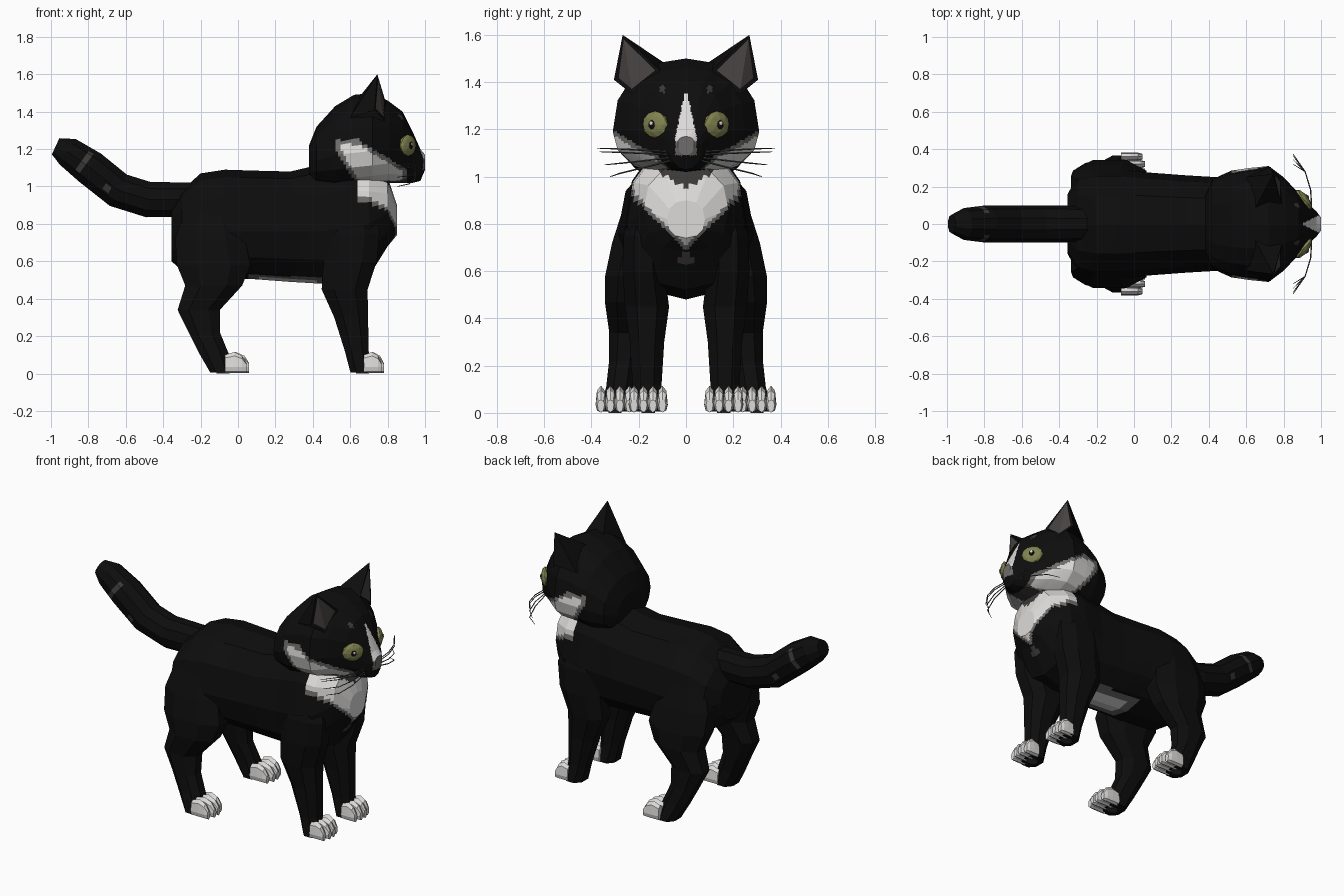
import bpy, bmesh, math
from mathutils import Vector
from mathutils.bvhtree import BVHTree

if "Cube" in bpy.data.objects:
    bpy.data.objects.remove(bpy.data.objects["Cube"])

# Colours
COLS = {"black_fur": (.004, .004, .004), "white_fur": (.72, .71, .70), "grey_fur": (.16, .155, .15),
        "dark_grey_fur": (.045, .04, .04), "ear_inside": (.065, .055, .055), "eye_green": (.22, .23, .08),
        "whisker_grey": (.10, .10, .10)}
MATS = {}
for n, c in COLS.items():
    MATS[n] = bpy.data.materials.new(n)
    MATS[n].diffuse_color = (*c, 1)
ORDER = list(COLS)


def finish(name, bm, rule):
    """rule is a colour name or a function of (face centre, normal)."""
    bmesh.ops.recalc_face_normals(bm, faces=bm.faces[:])
    bm.normal_update()
    me = bpy.data.meshes.new(name)
    ob = bpy.data.objects.new(name, me)
    bpy.context.collection.objects.link(ob)
    if isinstance(rule, str):
        me.materials.append(MATS[rule])
    else:
        for n in ORDER:
            me.materials.append(MATS[n])
        for f in bm.faces:
            f.material_index = ORDER.index(rule(f.calc_center_median(), f.normal))
    bm.to_mesh(me)
    bm.free()
    return ob


def loft(name, rings, rule, cuts=0):
    bm = bmesh.new()
    vs = [[bm.verts.new(p) for p in r] for r in rings]
    n = len(vs[0])
    for a, b in zip(vs, vs[1:]):
        for i in range(n):
            bm.faces.new((a[i], a[(i + 1) % n], b[(i + 1) % n], b[i]))
    bm.faces.new(vs[0])
    bm.faces.new(vs[-1])
    if cuts:  # flat subdivision, only to carry the colour borders
        bmesh.ops.subdivide_edges(bm, edges=bm.edges[:], cuts=cuts, use_grid_fill=True)
    return finish(name, bm, rule)


def sp(v, p=.88):
    return math.copysign(abs(v) ** p, v)


def ring_x(x, top, wide, bot, w, n, cy=0):
    """Upright cross-section with its widest height between top and bottom."""
    out = []
    for i in range(n):
        a = 2 * math.pi * i / n
        s = sp(math.sin(a))
        out.append((x, cy + w * sp(math.cos(a)), wide + s * (top - wide if s > 0 else wide - bot)))
    return out


def ring_z(z, cx, cy, rx, ry, n=8):
    return [(cx + rx * sp(math.cos(a)) / .95, cy + ry * sp(math.sin(a)), z)
            for a in (2 * math.pi * (i + .5) / n for i in range(n))]


def tube(name, pts, radii, sides, rule, cuts=0):
    pts = [Vector(p) for p in pts]
    rings = []
    for i, p in enumerate(pts):
        d = pts[min(i + 1, len(pts) - 1)] - pts[max(i - 1, 0)]
        q = d.to_track_quat('Z', 'Y')
        rings.append([p + q @ Vector((radii[i] * math.cos(2 * math.pi * k / sides),
                                      radii[i] * math.sin(2 * math.pi * k / sides), 0)) for k in range(sides)])
    return loft(name, rings, rule, cuts)


def blob(name, loc, normal, scale, mat):
    bm = bmesh.new()
    bmesh.ops.create_icosphere(bm, subdivisions=2, radius=1)
    q = normal.to_track_quat('X', 'Z')
    for v in bm.verts:
        v.co = loc + q @ Vector([a * b for a, b in zip(v.co, scale)])
    return finish(name, bm, mat)


# Body with white bib and belly patch
def body_rule(c, n):
    ay = abs(c.y)
    if c.x > .63:
        t = min(c.z - .71 - ay, c.x - .64)
        if c.z > .95 + .6 * ay and c.x > .76:
            return "dark_grey_fur"
        if t > 0:
            return "white_fur"
        if t > -.025:
            return "grey_fur"
        if math.hypot(c.y, c.z - .65) < .03:
            return "dark_grey_fur"
    t = min(c.x - .05, .46 - c.x, .13 - ay) if c.z < .55 and n.z < -.3 else -1
    return "white_fur" if t > .05 else "grey_fur" if t > 0 else "black_fur"


BODY = [(-.355, .88, .75, .60, .16), (-.30, .98, .75, .55, .26), (-.20, 1.07, .75, .52, .29),
        (-.07, 1.09, .76, .51, .29), (.08, 1.085, .76, .505, .275), (.28, 1.08, .76, .49, .26),
        (.45, 1.12, .76, .48, .25), (.58, 1.15, .78, .48, .26), (.70, 1.12, .80, .52, .25),
        (.80, 1.05, .86, .68, .18), (.85, .90, .82, .74, .08)]
loft("body", [ring_x(*r, 12) for r in BODY], body_rule, 5)


# Head with white cheeks and nose stripe
def head_rule(c, n):
    ay = abs(c.y)
    if c.x > .84 and 1.15 < c.z < 1.36 and ay < .22 * (1.36 - c.z) + .003:
        return "white_fur"
    if c.x > .95 and 1.09 < c.z <= 1.15 and ay < .045:
        return "grey_fur"
    if c.x > .78 and math.hypot(ay - .1, c.z - 1.37) < .014:
        return "dark_grey_fur"
    t = min(1.25 - c.z - .6 * max(0, c.x - .64), c.x - .52 - .6 * max(0, 1.2 - c.z), .9 - c.x)
    if t > 0 and ay < .08:
        return "dark_grey_fur"
    return "white_fur" if t > .025 else "grey_fur" if t > 0 else "black_fur"


HEAD = [(.38, 1.22, 1.12, 1.02, .15), (.42, 1.32, 1.14, 1.0, .24), (.52, 1.43, 1.17, .98, .285),
        (.62, 1.49, 1.18, 1.0, .30), (.72, 1.50, 1.19, 1.01, .31), (.80, 1.46, 1.2, 1.02, .25),
        (.88, 1.40, 1.19, 1.02, .165), (.935, 1.29, 1.17, 1.02, .105), (.975, 1.20, 1.14, 1.03, .068),
        (1.0, 1.17, 1.14, 1.09, .035)]
head = loft("head", [ring_x(*r, 16) for r in HEAD], head_rule, 6)
tree = BVHTree.FromPolygons([v.co for v in head.data.vertices], [p.vertices for p in head.data.polygons])


# Tail with small grey marks
def tail_rule(c, n):
    mark = abs(c.y) > .04 and (abs(c.x + .83 + .5 * (1.12 - c.z)) < .02 and 1.08 < c.z < 1.18
                               or math.hypot(c.x + .7, c.z - .99) < .02)
    return "dark_grey_fur" if mark else "black_fur"


tube("tail", [(-.22, 0, .93), (-.48, 0, .93), (-.64, 0, .98), (-.79, 0, 1.10), (-.91, 0, 1.185), (-.975, 0, 1.215)],
     [.095, .1, .1, .1, .085, .05], 10, tail_rule, 4)

# Legs: height, centre x, centre y, radius x, radius y
REAR = [(.90, -.15, .19, .13, .07), (.72, -.15, .21, .19, .11), (.58, -.13, .235, .20, .115), (.47, -.13, .25, .155, .10),
        (.34, -.21, .255, .115, .075), (.22, -.18, .265, .085, .065), (.11, -.13, .28, .08, .062), (.006, -.09, .295, .06, .075)]
FRONT = [(.90, .60, .16, .12, .07), (.75, .61, .18, .15, .09), (.60, .60, .18, .145, .095), (.45, .57, .165, .125, .1),
         (.30, .605, .165, .092, .078), (.12, .635, .165, .065, .066), (.006, .66, .165, .06, .075)]

for s, side in ((1, "left"), (-1, "right")):
    for kind, rows, tx, ty, length in (("rear", REAR, -.07, .30, .13), ("front", FRONT, .675, .16, .105)):
        loft(f"{kind}_leg_{side}", [ring_z(z, cx, cy * s, rx, ry) for z, cx, cy, rx, ry in rows], "black_fur")
        # Four toes per paw
        for k in range(4):
            y = (ty + (k - 1.5) * .04) * s
            reach = length * (1 if k in (1, 2) else .88)
            loft(f"{kind}_toe_{side}_{k + 1}",
                 [ring_x(tx + f * reach, h, .035, .002, w, 8, y)
                  for f, h, w in ((0, .10, .022), (.45, .115, .023), (.8, .095, .022), (1, .055, .015))], "white_fur")
        # Paw pad
        loft(f"{kind}_paw_pad_{side}", [ring_z(z, tx - .01, ty * s, .035, .03) for z in (0, .007)], "dark_grey_fur")

    # Ear with inset lining
    bm = bmesh.new()
    v = [bm.verts.new((x, y * s, z)) for x, y, z in ((.745, .268, 1.6), (.79, .11, 1.45), (.785, .23, 1.35),
                                                     (.73, .305, 1.41), (.60, .25, 1.37), (.65, .09, 1.48))]
    faces = [bm.faces.new([v[i] for i in f]) for f in
             ((0, 1, 2), (0, 2, 3), (0, 3, 4), (0, 4, 5), (0, 5, 1), (1, 5, 4, 3, 2))]
    bmesh.ops.recalc_face_normals(bm, faces=bm.faces[:])
    bmesh.ops.inset_region(bm, faces=faces[:2], thickness=.022, depth=-.006)
    lining = {f.calc_center_median().to_tuple(4) for f in faces[:2]}
    finish(f"ear_{side}", bm, lambda c, n: "ear_inside" if c.to_tuple(4) in lining else "black_fur")

    # Eye, pupil and glint set on the face surface
    hit, nrm, _, _ = tree.ray_cast(Vector((2, .13 * s, 1.22)), Vector((-1, 0, 0)))
    nrm = Vector((abs(nrm.x) + .1, abs(nrm.y) * s, 0)).normalized()
    blob(f"eye_{side}", hit, nrm, (.026, .066, .058), "eye_green")
    look = (nrm + Vector((.3, 0, 0))).normalized()
    blob(f"pupil_{side}", hit + nrm * .022, look, (.008, .018, .02), "black_fur")
    blob(f"eye_glint_{side}", hit + nrm * .029 + Vector((0, 0, .006)), look, (.004, .009, .009), "white_fur")

    # Whiskers
    for k, (y, z) in enumerate(((.375, 1.12), (.365, 1.105), (.345, 1.05), (.32, 1.0))):
        z0 = 1.105 - .012 * k
        tube(f"whisker_{side}_{k + 1}", [(.95, .06 * s, z0), (.945, .18 * s, z0 + (z - z0) * .45),
             (.915, .28 * s, z0 + (z - z0) * .8), (.85, y * s, z)], [.004, .0035, .003, .0015], 4, "whisker_grey")

for m in bpy.data.materials:
    if m.users and not m.is_grease_pencil:
        m.use_nodes = True
        m.node_tree.nodes["Principled BSDF"].inputs["Base Color"].default_value = m.diffuse_color
